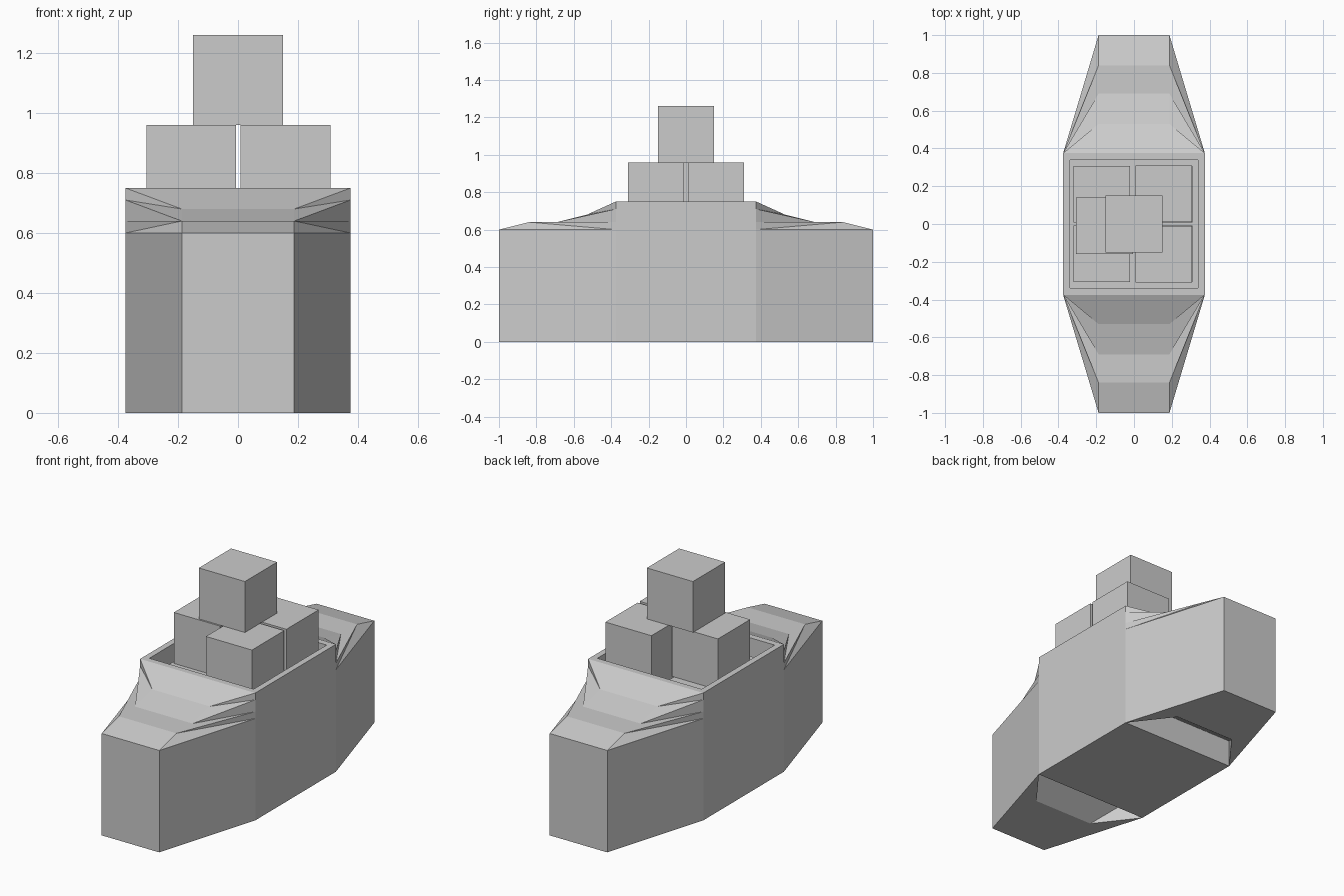
import bpy, bmesh

if "Cube" in bpy.data.objects:
    bpy.data.objects.remove(bpy.data.objects["Cube"])

W, N, L = 0.375, 0.1875, 1.0   # half width of middle, half width of ends, half length


def finish(name, bm):
    bmesh.ops.remove_doubles(bm, verts=bm.verts, dist=1e-5)
    bmesh.ops.recalc_face_normals(bm, faces=bm.faces)
    me = bpy.data.meshes.new(name)
    bm.to_mesh(me)
    bm.free()
    ob = bpy.data.objects.new(name, me)
    bpy.context.collection.objects.link(ob)
    return ob


def crate(name, x, y, z, s=0.3):
    bm = bmesh.new()
    bmesh.ops.create_cube(bm, size=s)
    bmesh.ops.translate(bm, verts=bm.verts, vec=(x, y, z + s / 2))
    return finish(name, bm)


# Middle hull: box with an open square hold
bm = bmesh.new()
bmesh.ops.create_cube(bm, size=1)
bmesh.ops.scale(bm, verts=bm.verts, vec=(2 * W, 2 * W, 0.75))
bmesh.ops.translate(bm, verts=bm.verts, vec=(0, 0, 0.375))
top = max(bm.faces, key=lambda f: f.calc_center_median().z)
bmesh.ops.inset_region(bm, faces=[top], thickness=0.05)
well = bmesh.ops.extrude_discrete_faces(bm, faces=[top])["faces"][0]
bmesh.ops.translate(bm, verts=well.verts, vec=(0, 0, -0.69))
finish("middle_hull", bm)

# Bow and stern: one quarter, mirrored across x and y
bm = bmesh.new()


def face(*pts):
    bm.faces.new([bm.verts.new(p) for p in pts])


corner = [(W, W, z) for z in (0.75, 0.71, 0.64, 0.6, 0.565)]
deck = [(N, 0.53, 0.68), (N, 0.69, 0.64), (N, 0.84, 0.64), (N, L, 0.6)]


def mid(p):
    return (0, p[1], p[2])


# deck down the centre, fan of facets at the shoulder
rows = [corner[0]] + deck
for a, b in zip(rows, rows[1:]):
    face(mid(a), a, b, mid(b))
for j in range(4):
    face(corner[j], deck[j], corner[j + 1])
    if j < 3:
        face(corner[j + 1], deck[j], deck[j + 1])

# tapered side and blunt end
base, tip = (W, W, 0), (N, L, 0)
face(base, corner[4], deck[3], tip)
face(tip, deck[3], mid(deck[3]), mid(tip))

# underside with sloping notch against the middle hull
notch, roof = (0.195, 0.61, 0), (W, W, 0.16)
face(base, tip, notch)
face(notch, tip, mid(tip), mid(notch))
face(mid(notch), mid(roof), roof, notch)
face(base, notch, roof)

ends = finish("bow_and_stern", bm)
mod = ends.modifiers.new("mirror", 'MIRROR')
mod.use_axis = (True, True, False)
mod.use_clip = False
mod.merge_threshold = 0.0005

# Cargo: two full layers in the hold, three crates above, one on top
for layer in range(2):
    for sx in (-1, 1):
        for sy in (-1, 1):
            crate("hold_crate", 0.16 * sx - 0.01 * (sx < 0), 0.157 * sy, 0.06 + 0.3 * layer)
for x, y in ((0.158, 0.16), (0.158, -0.16), (-0.156, -0.01)):
    crate("upper_crate", x, y, 0.66)
crate("top_crate", 0.0, 0.0, 0.96)
